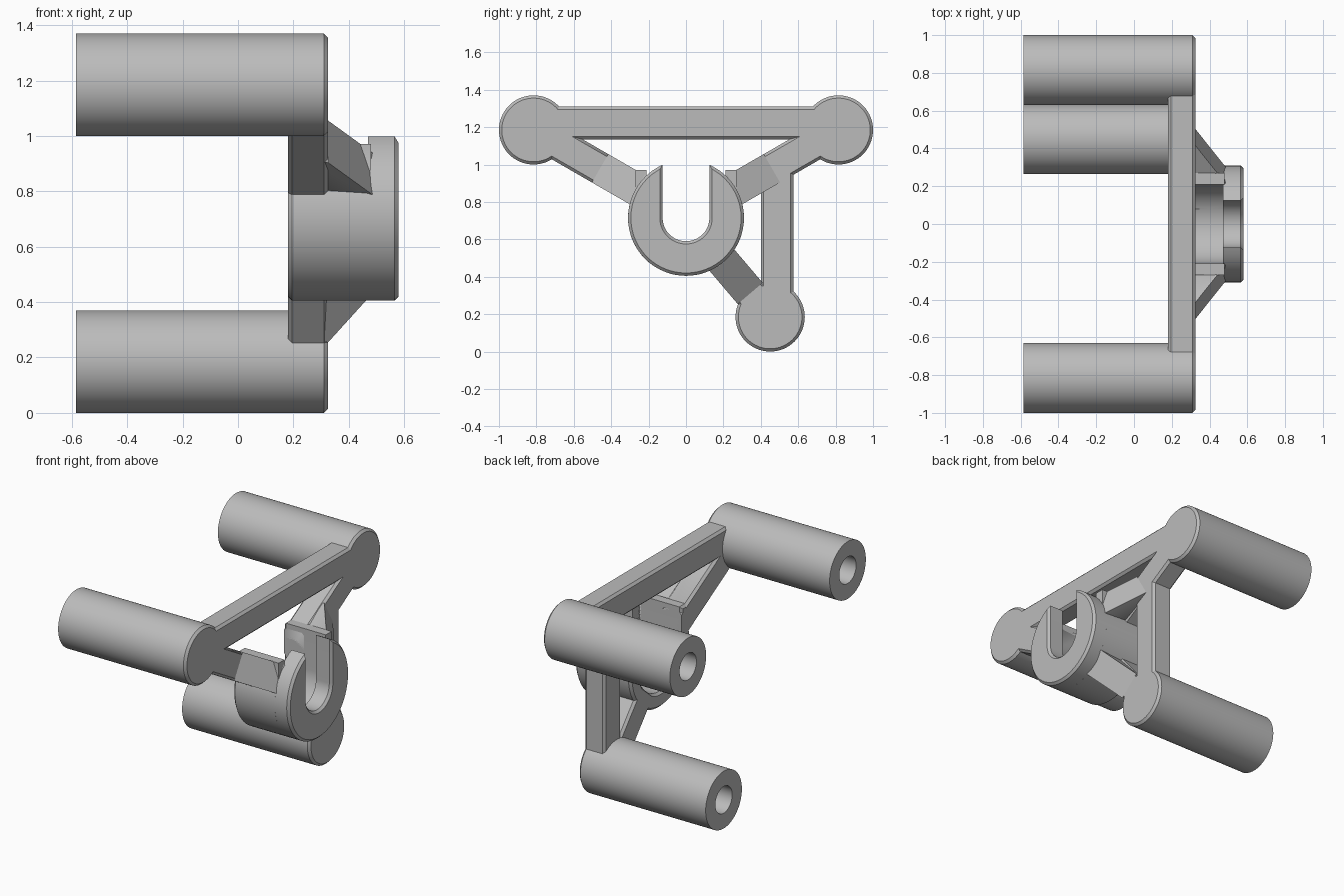
import bpy, bmesh, math
from mathutils import Vector, Matrix

if "Cube" in bpy.data.objects:
    bpy.data.objects.remove(bpy.data.objects["Cube"], do_unlink=True)

grey = bpy.data.materials.new("light_grey")
grey.use_nodes = True
colour = (0.5, 0.5, 0.5, 1)
grey.diffuse_color = colour
grey.node_tree.nodes["Principled BSDF"].inputs["Base Color"].default_value = colour

HUB_Z = 0.715
BACK, FACE = 0.18, 0.325      # frame depth range
CHAMFER = 0.015
BEAM = 0.0875                 # half width of the beams
CORNERS = {"right": (-0.815, 1.185), "left": (0.815, 1.185), "lower": (0.45, 0.185)}


def finish(bm, name):
    bmesh.ops.recalc_face_normals(bm, faces=bm.faces[:])
    mesh = bpy.data.meshes.new(name)
    bm.to_mesh(mesh)
    bm.free()
    mesh.materials.append(grey)
    ob = bpy.data.objects.new(name, mesh)
    bpy.context.collection.objects.link(ob)
    bpy.ops.object.select_all(action="DESELECT")
    ob.select_set(True)
    bpy.context.view_layer.objects.active = ob
    bpy.ops.object.shade_smooth_by_angle(angle=math.radians(30))
    return ob


def prism(name, profile, x0, x1, front=CHAMFER, back=CHAMFER):
    """Extrude a (y, z) outline along x and chamfer its end caps."""
    bm = bmesh.new()
    cap = bm.faces.new([bm.verts.new((x0, y, z)) for y, z in profile])
    new = bmesh.ops.extrude_face_region(bm, geom=[cap], use_keep_orig=True)["geom"]
    bmesh.ops.translate(bm, vec=(x1 - x0, 0, 0),
                        verts=[g for g in new if isinstance(g, bmesh.types.BMVert)])
    for x, size in ((x0, back), (x1, front)):
        edges = [e for e in bm.edges if all(abs(v.co.x - x) < 1e-5 for v in e.verts)]
        if size:
            bmesh.ops.bevel(bm, geom=edges, offset=size, offset_type="OFFSET",
                            segments=1, affect="EDGES")
    return finish(bm, name)


def arc(radius, start, end, steps=48):
    return [(radius * math.cos(a), HUB_Z + radius * math.sin(a))
            for a in (start + (end - start) * i / steps for i in range(steps + 1))]


def rect(y0, y1, z0, z1):
    return [(y0, z0), (y1, z0), (y1, z1), (y0, z1)]


def cut(ob):
    mod = ob.modifiers.new("bore", "BOOLEAN")
    mod.operation = "DIFFERENCE"
    mod.solver = "EXACT"
    mod.object = bore_cutter


# Round standoff posts with a blind screw hole
for side, (y, z) in CORNERS.items():
    bm = bmesh.new()
    outline = [(0.1, 0), (0.1, 0.086), (-0.585, 0.086), (-0.585, 0.185),
               (FACE - CHAMFER, 0.185), (FACE, 0.17), (FACE, 0)]
    verts = [bm.verts.new((x, r, 0)) for x, r in outline]
    edges = [bm.edges.new(pair) for pair in zip(verts, verts[1:])]
    bmesh.ops.spin(bm, geom=verts + edges, cent=(0, 0, 0), axis=(1, 0, 0),
                   angle=math.tau, steps=64)
    bmesh.ops.remove_doubles(bm, verts=bm.verts[:], dist=1e-4)
    bmesh.ops.translate(bm, vec=(0, y, z), verts=bm.verts[:])
    finish(bm, side + "_post")

# Straight frame beams
prism("top_beam", rect(-0.815, 0.815, 1.135, 1.31), BACK, FACE)
prism("upright_beam", rect(0.4, 0.575, 0.23, 1.0), BACK, FACE)

# Open hub: wide bore behind, narrow slot in the front plate
wall_angle = math.acos(0.27 / 0.31)
prism("hub_body",
      arc(0.31, wall_angle, -math.pi - wall_angle)
      + [(-0.27, 0.97), (-0.21, 0.97)]
      + arc(0.21, -math.pi, 0)
      + [(0.21, 0.97), (0.27, 0.97)],
      BACK, 0.48, front=0)
slot_angle = math.acos(0.125 / 0.31)
prism("hub_front_plate",
      arc(0.31, slot_angle, -math.pi - slot_angle) + arc(0.125, -math.pi, 0),
      0.47, 0.58, back=0)

# Helper that keeps the bore clear
bore_cutter = prism("bore_cutter",
                    arc(0.21, -math.pi, 0) + [(0.21, 1.12), (-0.21, 1.12)],
                    0.1, 0.47, front=0, back=0)
bore_cutter.hide_render = True
bore_cutter.hide_set(True)

# Diagonal beams and sloped ribs running from each post to the hub
for side, (y, z) in CORNERS.items():
    out = Vector((y, z - HUB_Z))
    length = out.length
    out.normalize()
    across = Vector((-out.y, out.x))

    def at(r, w):
        p = out * r + across * w
        return (p.x, p.y + HUB_Z)

    beam = prism(side + "_diagonal_beam",
                 [at(0.2, -BEAM), at(length, -BEAM), at(length, BEAM), at(0.2, BEAM)],
                 BACK, FACE)
    cut(beam)

    bm = bmesh.new()
    side_profile = [(0.2, 0.25), (0.53, 0.25), (0.53, FACE), (0.2, 0.553)]
    rings = [[bm.verts.new((x, *at(r, w))) for r, x in side_profile]
             for w in (-BEAM, BEAM)]
    # Keep the buried foot of the rib inside the beam
    for ring, inset in zip(rings, (0.02, -0.02)):
        for v in ring[:2]:
            v.co += Vector((0, across.x, across.y)) * inset
    bm.faces.new(rings[0])
    bm.faces.new(rings[1])
    for i in range(4):
        j = (i + 1) % 4
        bm.faces.new((rings[0][i], rings[0][j], rings[1][j], rings[1][i]))
    cut(finish(bm, side + "_rib"))
